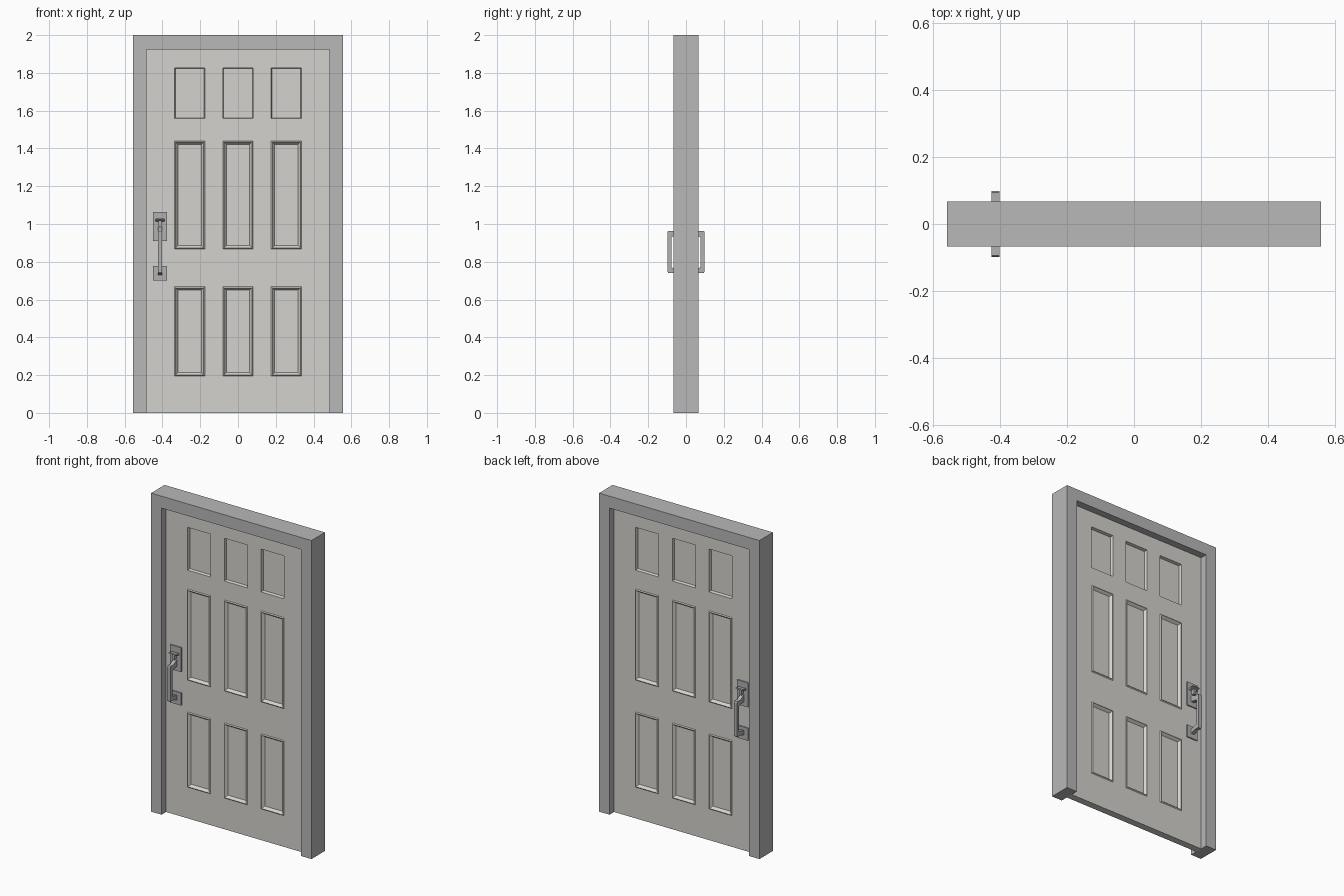
import bpy, bmesh
from mathutils import Vector

if "Cube" in bpy.data.objects:
    bpy.data.objects.remove(bpy.data.objects["Cube"])


def material(name, rgb):
    m = bpy.data.materials.new(name)
    m.diffuse_color = (*rgb, 1)
    m.use_nodes = True
    m.node_tree.nodes["Principled BSDF"].inputs["Base Color"].default_value = m.diffuse_color
    return m


GREY = material("frame grey", (0.48, 0.48, 0.48))
CREAM = material("door off white", (0.66, 0.65, 0.61))
METAL = material("handle metal", (0.44, 0.44, 0.45))


def finish(bm, name, mat, mirror=False):
    bmesh.ops.recalc_face_normals(bm, faces=bm.faces)
    mesh = bpy.data.meshes.new(name)
    bm.to_mesh(mesh)
    bm.free()
    mesh.materials.append(mat)
    ob = bpy.data.objects.new(name, mesh)
    bpy.context.collection.objects.link(ob)
    if mirror:  # repeat the front half on the back
        mod = ob.modifiers.new("mirror", 'MIRROR')
        mod.use_axis = (False, True, False)
        mod.merge_threshold = 0.0002
    return ob


def prism(name, mat, points, offset, mirror=False):
    """Extrude a closed outline of 3D points along the offset vector."""
    bm = bmesh.new()
    face = bm.faces.new([bm.verts.new(p) for p in points])
    ext = bmesh.ops.extrude_face_region(bm, geom=[face], use_keep_orig=True)
    moved = [v for v in ext["geom"] if isinstance(v, bmesh.types.BMVert)]
    bmesh.ops.translate(bm, verts=moved, vec=Vector(offset))
    return finish(bm, name, mat, mirror)


def box(name, mat, x0, x1, y0, y1, z0, z1, mirror=False):
    return prism(name, mat, [(x0, y0, z0), (x1, y0, z0), (x1, y0, z1), (x0, y0, z1)],
                 (0, y1 - y0, 0), mirror)


# Door frame: upside-down U
W, IN, D = 0.557, 0.484, 0.067
outline = [(-W, 0), (-W, 2), (W, 2), (W, 0), (IN, 0), (IN, 1.925), (-IN, 1.925), (-IN, 0)]
prism("door_frame", GREY, [(x, -D, z) for x, z in outline], (0, 2 * D, 0))

# Door leaf: front grid with moulded panels and recessed windows
FACE = 0.022
xs = [-IN, -0.336, -0.176, -0.08, 0.08, 0.176, 0.336, IN]
zs = [0, 0.196, 0.668, 0.868, 1.44, 1.558, 1.827, 1.925]
bm = bmesh.new()
grid = [[bm.verts.new((x, -FACE, z)) for x in xs] for z in zs]
panels, windows = [], []
for r in range(7):
    for c in range(7):
        f = bm.faces.new((grid[r][c], grid[r][c + 1], grid[r + 1][c + 1], grid[r + 1][c]))
        if c % 2 and r % 2:
            (windows if r == 5 else panels).append(f)
bm.normal_update()
rim = [e for e in bm.edges if e.is_boundary]
ext = bmesh.ops.extrude_edge_only(bm, edges=rim)
for v in ext["geom"]:
    if isinstance(v, bmesh.types.BMVert):
        v.co.y = 0
bm.normal_update()
bmesh.ops.inset_individual(bm, faces=panels, thickness=0.008, depth=0.005)
bm.normal_update()
bmesh.ops.inset_individual(bm, faces=panels, thickness=0.018, depth=-0.016)
bmesh.ops.inset_individual(bm, faces=windows, thickness=0.006, depth=-0.018)
finish(bm, "door_leaf", CREAM, True)

# Handle plates, on both sides
HX = -0.413
PLATE = -FACE - 0.008
box("upper_handle_plate", METAL, HX - 0.038, HX + 0.038, PLATE, -FACE + 0.002, 0.91, 1.063, True)
box("lower_handle_plate", METAL, HX - 0.038, HX + 0.038, PLATE, -FACE + 0.002, 0.70, 0.778, True)

# Pull grip: C-shaped side profile with arms that widen towards the plates
B = PLATE + 0.002
grip = [(B, 0.985), (-0.066, 0.963), (-0.094, 0.963), (-0.098, 0.957),
        (-0.098, 0.747), (-0.094, 0.741), (-0.066, 0.741), (B, 0.728),
        (B, 0.758), (-0.066, 0.767), (-0.078, 0.77), (-0.078, 0.93),
        (-0.066, 0.934), (B, 0.94)]
prism("pull_grip", METAL, [(HX - 0.0115, y, z) for y, z in grip], (0.023, 0, 0), True)

# Thumb latch: stem and sloped press tab
box("latch_stem", METAL, HX - 0.008, HX + 0.008, -0.05, B, 0.985, 1.02, True)
tab = [(B, 1.024), (-0.062, 1.03), (-0.064, 1.024), (B, 1.012)]
prism("thumb_latch", METAL, [(HX - 0.025, y, z) for y, z in tab], (0.05, 0, 0), True)
